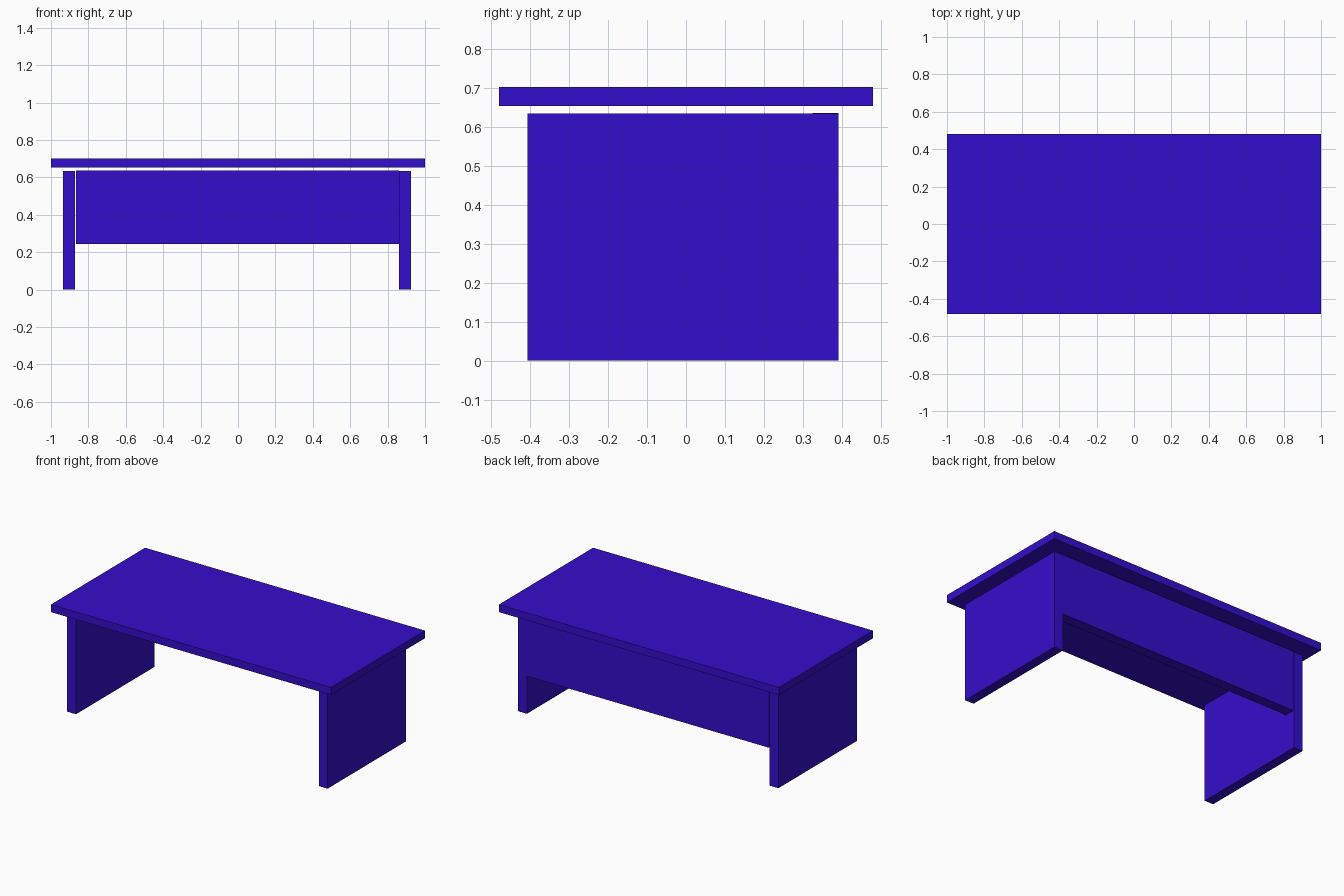
import bpy
from mathutils import Vector

default = bpy.data.objects.get("Cube")
if default:
    bpy.data.objects.remove(default, do_unlink=True)

# Single deep blue finish
blue = bpy.data.materials.new("deep_blue")
blue.use_nodes = True
color = (0.036, 0.004, 0.6, 1)
blue.diffuse_color = color
blue.node_tree.nodes["Principled BSDF"].inputs["Base Color"].default_value = color


def board(name, low, high):
    """Flat-faced board between two opposite corners."""
    low, high = Vector(low), Vector(high)
    bpy.ops.mesh.primitive_cube_add(size=1, location=(low + high) / 2)
    obj = bpy.context.object
    obj.name = name
    for v in obj.data.vertices:
        v.co *= high - low
    obj.data.materials.append(blue)
    return obj


# Top floats slightly above the supports
board("table_top", (-1, -0.48, 0.653), (1, 0.48, 0.702))

# Full-depth side supports
for name, x in (("right_side_panel", -0.935), ("left_side_panel", 0.862)):
    board(name, (x, -0.407, 0), (x + 0.063, 0.392, 0.634))

# Modesty panel along the back
board("back_panel", (-0.867, 0.325, 0.243), (0.862, 0.392, 0.636))
